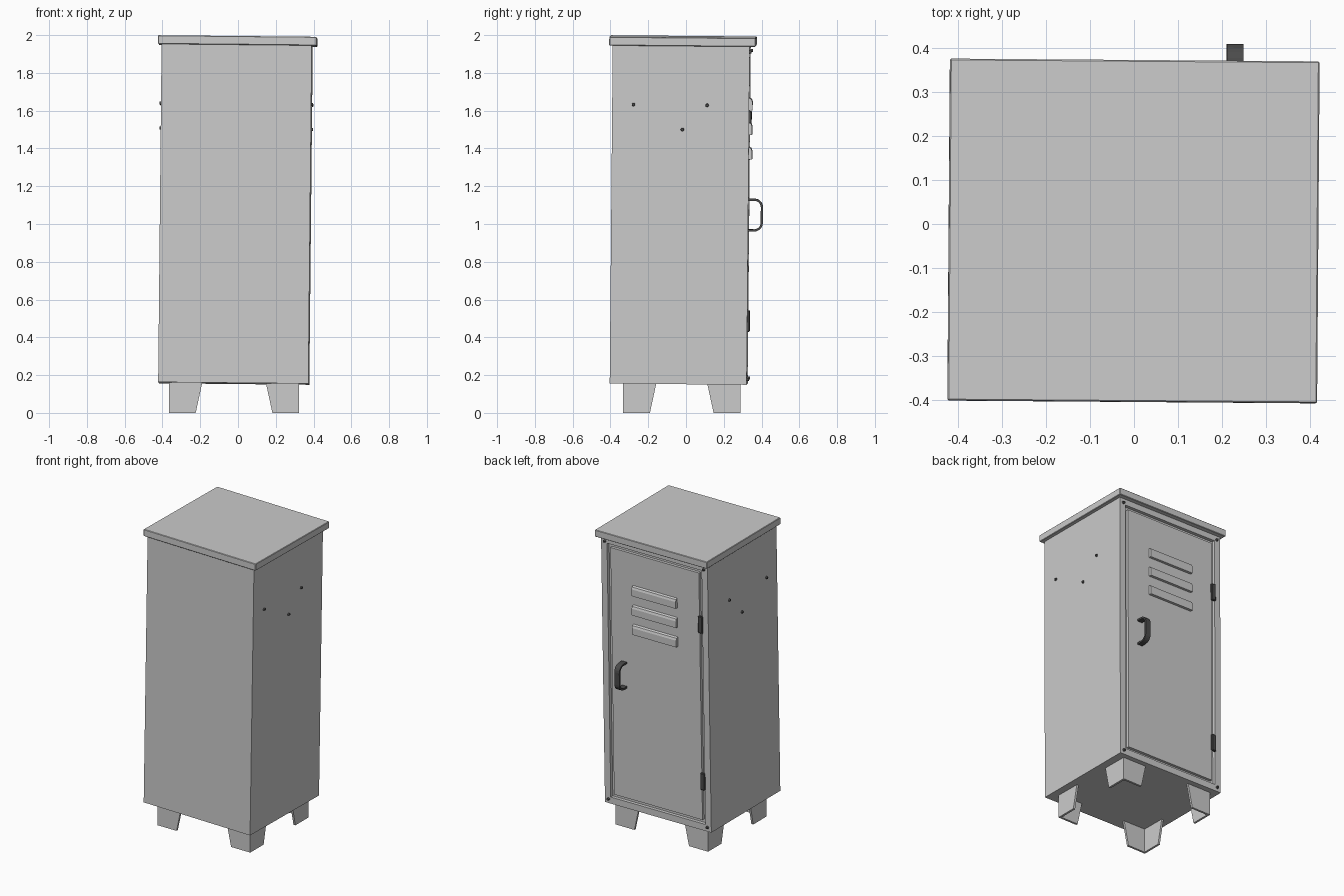
import bpy, bmesh, math
from mathutils import Matrix, Vector, Euler

if "Cube" in bpy.data.objects:
    bpy.data.objects.remove(bpy.data.objects["Cube"])

# The cabinet leans slightly; the legs stand straight
LEAN = Matrix.Translation((-0.0225, -0.0385, 0.156)) @ Euler((-0.009, 0.01, -0.0075)).to_matrix().to_4x4()
HX, HY, H = 0.3975, 0.3625, 1.795      # cabinet half width, half depth, height

dark = bpy.data.materials.new("dark_metal")
dark.diffuse_color = (0.07, 0.07, 0.07, 1)
dark.use_nodes = True
dark.node_tree.nodes["Principled BSDF"].inputs["Base Color"].default_value = dark.diffuse_color


def finish(name, bm, matrix=LEAN, mat=None):
    bmesh.ops.recalc_face_normals(bm, faces=bm.faces)
    me = bpy.data.meshes.new(name)
    bm.to_mesh(me)
    bm.free()
    ob = bpy.data.objects.new(name, me)
    bpy.context.collection.objects.link(ob)
    ob.matrix_world = matrix
    if mat:
        me.materials.append(mat)
    return ob


def box_bm(lo, hi):
    lo, hi = Vector(lo), Vector(hi)
    bm = bmesh.new()
    bmesh.ops.create_cube(bm, size=1)
    for v in bm.verts:
        v.co = Vector([(lo[i] + hi[i]) / 2 + v.co[i] * (hi[i] - lo[i]) for i in range(3)])
    return bm


def bevel(ob, width, segments=1):
    m = ob.modifiers.new("bevel", 'BEVEL')
    m.width, m.segments = width, segments


def prism_x(name, profile, x0, x1, mat=None):
    """Extrude a (y, z) outline along x."""
    bm = bmesh.new()
    face = bm.faces.new([bm.verts.new((x0, y, z)) for y, z in profile])
    ext = bmesh.ops.extrude_face_region(bm, geom=[face])
    bmesh.ops.translate(bm, vec=(x1 - x0, 0, 0),
                        verts=[v for v in ext["geom"] if isinstance(v, bmesh.types.BMVert)])
    return finish(name, bm, mat=mat)


def stud(name, loc, axis, r=0.01, depth=0.014):
    """Small round screw head pointing along an axis."""
    bm = bmesh.new()
    rot = Vector((0, 0, 1)).rotation_difference(Vector(axis)).to_matrix().to_4x4()
    bmesh.ops.create_cone(bm, cap_ends=True, segments=12, radius1=r, radius2=r * 0.75,
                          depth=depth, matrix=Matrix.Translation(loc) @ rot)
    finish(name, bm, mat=dark)


# Cabinet shell with a door recess in the +y side
bm = box_bm((-HX, -HY, 0), (HX, HY, H))
bm.faces.ensure_lookup_table()
bm.normal_update()
door_face = max(bm.faces, key=lambda f: f.calc_center_median().y)
bmesh.ops.inset_region(bm, faces=[door_face], thickness=0.062)
hole = bmesh.ops.extrude_discrete_faces(bm, faces=[door_face])["faces"][0]
bmesh.ops.translate(bm, vec=(0, -0.022, 0), verts=hole.verts)
finish("cabinet_body", bm)

# Door panel sitting in the recess
door = finish("door", box_bm((-HX + 0.067, HY - 0.03, 0.067), (HX - 0.067, HY - 0.003, H - 0.067)))

# Lid overhanging the body
lid = finish("lid", box_bm((-0.416, -0.381, 1.79), (0.422, 0.394, 1.836)))
bevel(lid, 0.003)

# Louvres: sloped at the top, square at the bottom
for i in range(3):
    z = 1.484 - 0.13 * i
    y = HY - 0.006
    prism_x(f"vent_{i + 1}", [(y, z - 0.033), (y + 0.021, z - 0.033), (y + 0.021, z + 0.012),
                              (y + 0.016, z + 0.026), (y, z + 0.033)], -0.165, 0.165)

# Handle: flat strap bent into a C
def c_path(y1, z0, z1, r, n=5):
    pts = [(HY - 0.006, z1)]
    for k in range(n + 1):
        a = math.pi / 2 * (1 - k / n)
        pts.append((y1 - r + r * math.cos(a), z1 - r + r * math.sin(a)))
    for k in range(n + 1):
        a = -math.pi / 2 * k / n
        pts.append((y1 - r + r * math.cos(a), z0 + r + r * math.sin(a)))
    return pts + [(HY - 0.006, z0)]

outer = c_path(0.440, 0.810, 0.985, 0.046)
inner = c_path(0.428, 0.822, 0.973, 0.034)
prism_x("handle", outer + inner[::-1], 0.2205, 0.2575, dark)

# Hinges
for n, z in (("lower", 0.33), ("upper", 1.385)):
    ob = finish(f"{n}_hinge", box_bm((-0.358, HY - 0.008, z - 0.057), (-0.325, HY + 0.009, z + 0.057)), mat=dark)
    bevel(ob, 0.004)

# Frame screws and side screws
for sx in (-1, 1):
    side = "right" if sx > 0 else "left"
    for n, z in (("bottom", 0.028), ("top", 1.762)):
        stud(f"{n}_{side}_frame_screw", (sx * 0.37, HY + 0.004, z), (0, 1, 0))
    for i, (y, z) in enumerate(((-0.25, 1.478), (0.14, 1.478), (0.01, 1.348))):
        stud(f"{side}_side_screw_{i + 1}", (sx * (HX + 0.002), y, z), (sx, 0, 0))

# Tapered angle-iron legs, one at each corner
def l_section(w, t=0.014):
    return [(0, 0), (w, 0), (w, t), (t, t), (t, w), (0, w)]

for name, cx, cy, sx, sy in (("front_left", -0.366, -0.333, 1, 1), ("front_right", 0.324, -0.333, -1, 1),
                             ("back_left", -0.366, 0.288, 1, -1), ("back_right", 0.324, 0.288, -1, -1)):
    bm = bmesh.new()
    lo, hi = [[bm.verts.new((cx + sx * x, cy + sy * y, z)) for x, y in l_section(w)]
              for w, z in ((0.142, 0.0), (0.177, 0.162))]
    bm.faces.new(lo)
    bm.faces.new(hi)
    for k in range(6):
        j = (k + 1) % 6
        bm.faces.new((lo[k], lo[j], hi[j], hi[k]))
    finish(f"{name}_leg", bm, Matrix.Identity(4))
